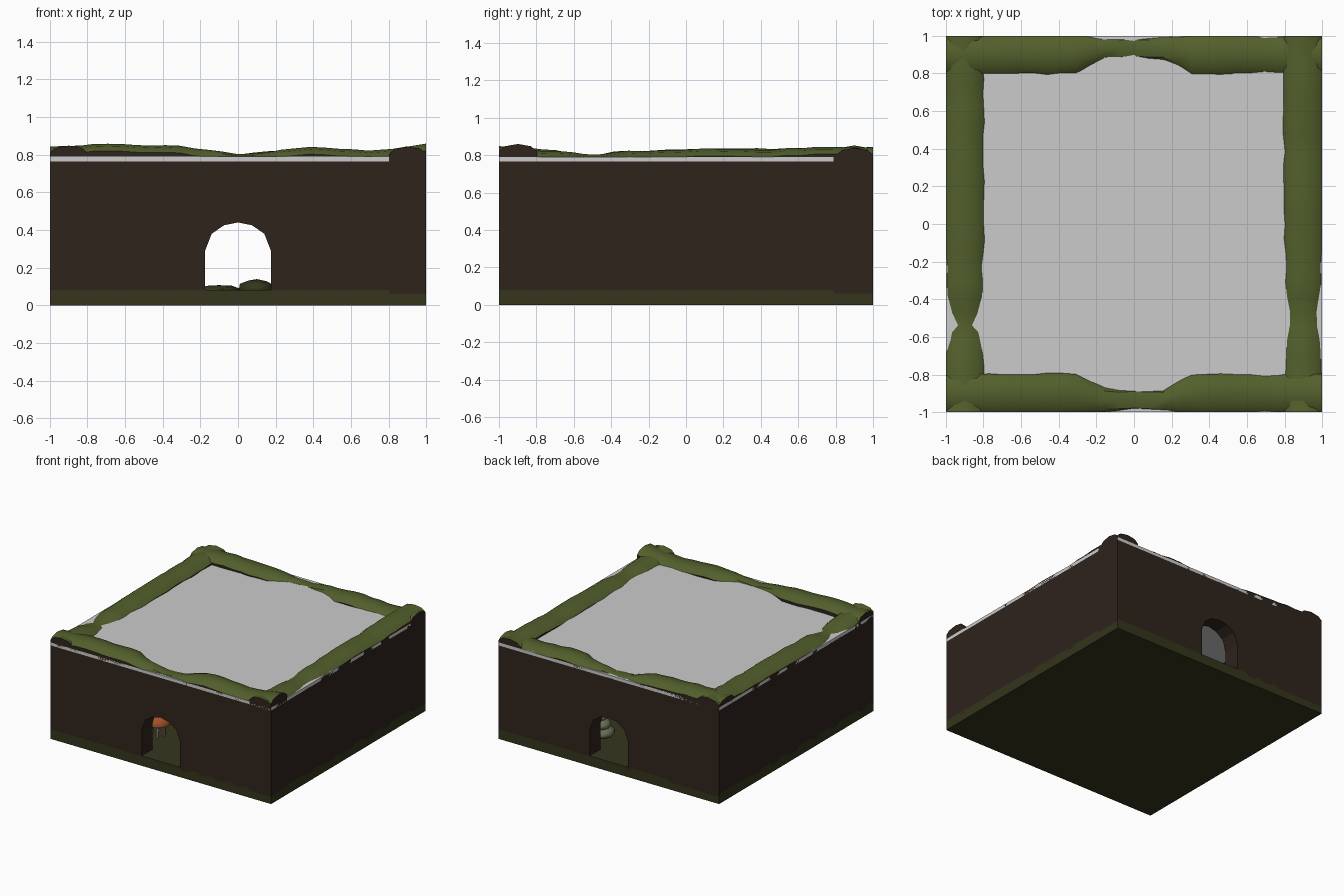
import bpy, bmesh, math, random
from mathutils import Matrix

if "Cube" in bpy.data.objects:
    bpy.data.objects.remove(bpy.data.objects["Cube"])
random.seed(4)

def mat(name, rgb):
    m = bpy.data.materials.new(name)
    m.diffuse_color = (*rgb, 1)
    m.use_nodes = True
    m.node_tree.nodes["Principled BSDF"].inputs["Base Color"].default_value = m.diffuse_color
    return m

EARTH = mat("dark_earth", (0.028, 0.017, 0.012))
MOSS = mat("moss", (0.085, 0.115, 0.025))
SOIL = mat("mossy_soil", (0.035, 0.036, 0.012))
ORANGE = mat("orange_cap", (0.35, 0.08, 0.02))
STEM = mat("pale_stem", (0.35, 0.33, 0.28))
STONE = mat("mossy_stone", (0.15, 0.16, 0.09))

def finish(bm, name, mats, smooth=35):
    bmesh.ops.recalc_face_normals(bm, faces=bm.faces)
    me = bpy.data.meshes.new(name)
    bm.to_mesh(me)
    bm.free()
    ob = bpy.data.objects.new(name, me)
    bpy.context.collection.objects.link(ob)
    for m in mats:
        me.materials.append(m)
    bpy.ops.object.select_all(action='DESELECT')
    ob.select_set(True)
    bpy.context.view_layer.objects.active = ob
    if smooth:
        bpy.ops.object.shade_smooth_by_angle(angle=math.radians(smooth))
    return ob

def box(name, lo, hi, mats):
    bm = bmesh.new()
    c = [(a + b) / 2 for a, b in zip(lo, hi)]
    s = [b - a for a, b in zip(lo, hi)]
    bmesh.ops.create_cube(bm, size=1, matrix=Matrix.Translation(c) @ Matrix.Diagonal((*s, 1)))
    return finish(bm, name, mats, 0)

def lerp(keys, x):
    for (a, p), (b, q) in zip(keys, keys[1:]):
        if x <= b:
            return p + (q - p) * (x - a) / (b - a)
    return keys[-1][1]

# cross-section of the mossy wall top: (fraction across, drop below crest)
CREST = [(0, -.038), (.16, -.012), (.5, 0), (.84, -.012), (1, -.04)]

def wall(name, angle, heights, widths):
    bm = bmesh.new()
    rings = []
    n = 26
    for i in range(n + 1):
        x = -1 + 2 * i / n
        p = lerp(heights, x) + random.uniform(-.004, .004)
        w = lerp(widths, x) + random.uniform(-.005, .005)
        pts = [(x, -1, .06)] + [(x, -1 + f * w, p + d) for f, d in CREST] + [(x, -1 + w, .06)]
        rings.append([bm.verts.new(v) for v in pts])
    k = len(rings[0])
    for a, b in zip(rings, rings[1:]):
        for j in range(k):
            f = bm.faces.new((a[j], a[(j + 1) % k], b[(j + 1) % k], b[j]))
            f.material_index = 1 if 1 <= j <= 4 else 0
    bm.faces.new(rings[0])
    bm.faces.new(rings[-1])
    bmesh.ops.rotate(bm, verts=bm.verts, matrix=Matrix.Rotation(angle, 3, 'Z'))
    return finish(bm, name, [EARTH, MOSS])

# base slab and the flat grey plate embedded below the wall crests
box("floor_slab", (-1, -1, 0), (1, 1, .08), [SOIL])
box("ceiling_plate", (-1, -1, .765), (1, 1, .79), [])

# four walls; the doorway walls thin out around the arch
door_w = [(-1, .2), (-.3, .205), (-.18, .13), (.18, .13), (.3, .2), (1, .205)]
side_w = [(-1, .2), (1, .205)]
front = wall("front_wall", 0,
             [(-1, .845), (-.65, .858), (-.3, .845), (0, .802), (.15, .812), (.35, .84), (.75, .822), (1, .86)], door_w)
back = wall("back_wall", math.pi,
            [(-1, .835), (-.7, .82), (-.4, .84), (-.1, .81), (.12, .797), (.3, .835), (.7, .85), (1, .842)], door_w)
wall("right_wall", math.pi / 2,
     [(-1, .842), (-.85, .832), (-.5, .804), (-.35, .82), (0, .832), (.4, .828), (.7, .842), (1, .84)], side_w)
wall("left_wall", -math.pi / 2,
     [(-1, .84), (-.5, .835), (0, .83), (.35, .822), (.54, .794), (.65, .82), (.85, .838), (1, .845)], side_w)

# arched doorway cut through front and back
half = [(.175, 0), (.175, .29), (.14, .38), (.075, .425)]
prof = half + [(0, .44)] + [(-x, z) for x, z in reversed(half)]
bm = bmesh.new()
face = bm.faces.new([bm.verts.new((x, -1.2, z)) for x, z in prof])
ext = bmesh.ops.extrude_face_region(bm, geom=[face])
bmesh.ops.translate(bm, vec=(0, 2.4, 0), verts=[v for v in ext["geom"] if isinstance(v, bmesh.types.BMVert)])
cutter = finish(bm, "arch_cutter", [], 0)
cutter.hide_render = True
for ob in (front, back):
    bpy.context.view_layer.objects.active = ob
    m = ob.modifiers.new("arch", 'BOOLEAN')
    m.object = cutter
    m.operation = 'DIFFERENCE'
    m.solver = 'EXACT'
    # keep the cut ahead of the smoothing
    bpy.ops.object.modifier_move_to_index(modifier="arch", index=0)
    bpy.ops.object.modifier_apply(modifier="arch")
bpy.data.objects.remove(cutter)

def blob(name, loc, scale, m, jitter=.06):
    bm = bmesh.new()
    bmesh.ops.create_icosphere(bm, subdivisions=2, radius=1)
    for v in bm.verts:
        v.co *= 1 + random.uniform(-jitter, jitter)
        v.co = [v.co[i] * scale[i] + loc[i] for i in range(3)]
    return finish(bm, name, [m], 60)

# moss mounds on the floor
blob("moss_mound_right", (.1, .1, .085), (.1, .14, .052), SOIL)
blob("moss_mound_left", (-.1, -.2, .08), (.12, .16, .028), SOIL)

# stacked stones near the back door
for i, (r, h, z) in enumerate([(.1, .045, .12), (.08, .04, .18), (.055, .03, .235)]):
    blob(f"stacked_stone_{i + 1}", (.3 + .01 * i, .66, z), (r, r, h), STONE, .03)

# orange mushroom cap on thin stems near the front door
bm = bmesh.new()
bmesh.ops.create_uvsphere(bm, u_segments=14, v_segments=8, radius=1)
bmesh.ops.bisect_plane(bm, geom=bm.verts[:] + bm.edges[:] + bm.faces[:], plane_co=(0, 0, -.01),
                       plane_no=(0, 0, -1), clear_outer=True)
bmesh.ops.holes_fill(bm, edges=[e for e in bm.edges if e.is_boundary])
bmesh.ops.transform(bm, verts=bm.verts, matrix=Matrix.Translation((-.29, -.62, .18)) @ Matrix.Diagonal((.1, .1, .07, 1)))
finish(bm, "mushroom_cap", [ORANGE], 50)
bm = bmesh.new()
for i in range(6):
    a = i * math.tau / 6
    bmesh.ops.create_cone(bm, segments=6, radius1=.01, radius2=.008, depth=.11, cap_ends=True,
                          matrix=Matrix.Translation((-.29 + .055 * math.cos(a), -.62 + .055 * math.sin(a), .13)))
finish(bm, "mushroom_stems", [STEM])
